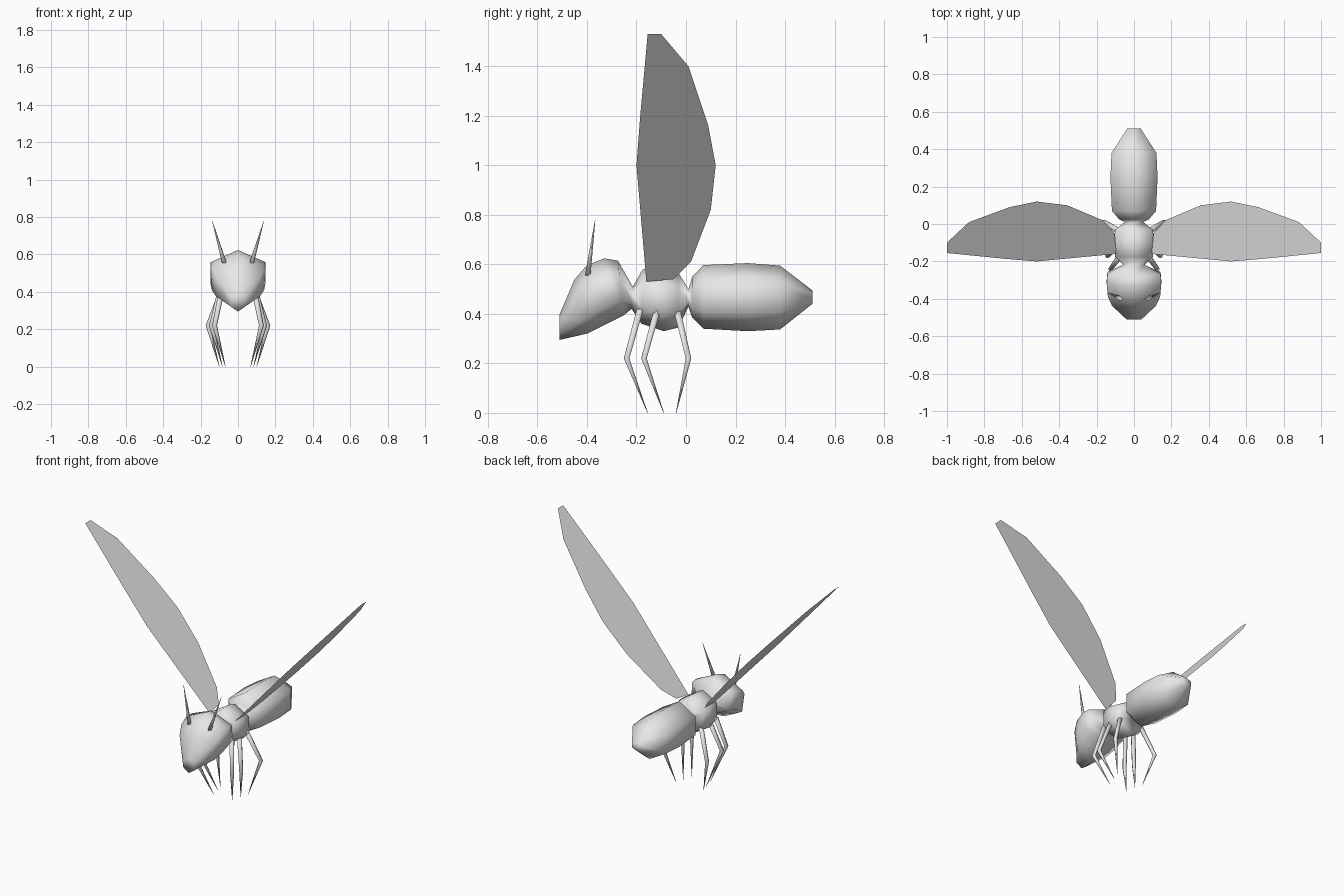
import bpy, bmesh
from mathutils import Vector

cube = bpy.data.objects.get("Cube")
if cube:
    bpy.data.objects.remove(cube, do_unlink=True)

grey = bpy.data.materials.new("plain grey")
grey.use_nodes = True
grey.diffuse_color = (0.8, 0.8, 0.8, 1)
grey.node_tree.nodes["Principled BSDF"].inputs["Base Color"].default_value = (0.8, 0.8, 0.8, 1)


def make_object(name, bm, smooth=True):
    mesh = bpy.data.meshes.new(name)
    bm.to_mesh(mesh)
    bm.free()
    mesh.materials.append(grey)
    for p in mesh.polygons:
        p.use_smooth = smooth
    obj = bpy.data.objects.new(name, mesh)
    bpy.context.collection.objects.link(obj)
    return obj


def bridge(bm, rings):
    """Skin a list of rings of points and cap both ends."""
    loops = [[bm.verts.new(p) for p in ring] for ring in rings]
    n = len(loops[0])
    for a, b in zip(loops, loops[1:]):
        for i in range(n):
            j = (i + 1) % n
            bm.faces.new((a[i], a[j], b[j], b[i]))
    bm.faces.new(loops[0])
    bm.faces.new(loops[-1])
    bmesh.ops.recalc_face_normals(bm, faces=bm.faces)


def hex_ring(top_y, top_z, low_y, low_z, half_width):
    """Six-sided section standing on a corner, leaning between two y values."""
    top, low = Vector((0, top_y, top_z)), Vector((0, low_y, low_z))
    side = Vector((half_width, 0, 0))
    upper, lower = top.lerp(low, 0.26), top.lerp(low, 0.74)
    return [top, upper + side, lower + side, low, lower - side, upper - side]


def tapered_limb(name, points, radii, sides=6):
    """Thin limb through the points, with level round sections."""
    bm = bmesh.new()
    rings = []
    for p, r in zip(points, radii):
        ring = []
        for i in range(sides):
            d = Vector((r, 0, 0))
            d.rotate(Vector((1, 0, 0)).rotation_difference(Vector((1, 0, 0))))
            ring.append(Vector(p) + spin(d, i / sides))
        rings.append(ring)
    bridge(bm, rings)
    return make_object(name, bm)


def spin(v, turn):
    from mathutils import Matrix
    from math import tau
    return Matrix.Rotation(turn * tau, 3, "Z") @ v


# Body: head, thorax and abdomen in one skin, front to back
sections = [
    (-0.51, 0.40, -0.51, 0.295, 0.04),
    (-0.45, 0.54, -0.40, 0.32, 0.118),
    (-0.40, 0.597, -0.35, 0.345, 0.14),
    (-0.33, 0.624, -0.29, 0.375, 0.146),
    (-0.275, 0.615, -0.25, 0.395, 0.142),
    (-0.215, 0.51, -0.22, 0.42, 0.055),
    (-0.175, 0.58, -0.18, 0.36, 0.10),
    (-0.10, 0.585, -0.09, 0.33, 0.11),
    (-0.03, 0.565, -0.03, 0.345, 0.10),
    (0.01, 0.50, 0.01, 0.43, 0.05),
    (0.025, 0.55, 0.025, 0.385, 0.08),
    (0.07, 0.597, 0.07, 0.34, 0.118),
    (0.25, 0.605, 0.25, 0.33, 0.126),
    (0.38, 0.595, 0.38, 0.337, 0.12),
    (0.51, 0.495, 0.51, 0.44, 0.036),
]
bm = bmesh.new()
bridge(bm, [hex_ring(*s) for s in sections])
make_object("body", bm)

# Wing outline as (y, z); the wing plane leans outwards evenly
wing_outline = [
    (-0.16, 0.53), (-0.20, 1.0), (-0.185, 1.2), (-0.155, 1.53),
    (-0.10, 1.53), (0.01, 1.40), (0.09, 1.16), (0.12, 1.0),
    (0.10, 0.82), (0.02, 0.61), (-0.05, 0.54),
]
# Legs as hip, knee and foot
legs = {
    "front_leg": [(0.085, -0.185, 0.42), (0.125, -0.24, 0.22), (0.067, -0.155, 0.0)],
    "middle_leg": [(0.09, -0.115, 0.42), (0.142, -0.17, 0.22), (0.083, -0.09, 0.0)],
    "back_leg": [(0.085, -0.035, 0.41), (0.16, 0.01, 0.22), (0.10, -0.04, 0.0)],
}
antenna = [(0.073, -0.397, 0.555), (0.138, -0.367, 0.78)]

for side, sx in (("left", 1), ("right", -1)):
    # Wing
    bm = bmesh.new()
    verts = [bm.verts.new((sx * (0.095 + (z - 0.53) * 0.905), y, z)) for y, z in wing_outline]
    face = bm.faces.new(verts)
    face.normal_update()
    if face.normal.z < 0:
        face.normal_flip()
    make_object(side + "_wing", bm, smooth=False)
    # Legs
    for name, pts in legs.items():
        tapered_limb(side + "_" + name, [(sx * x, y, z) for x, y, z in pts], (0.016, 0.013, 0.001))
    # Antenna
    tapered_limb(side + "_antenna", [(sx * x, y, z) for x, y, z in antenna], (0.013, 0.001))
